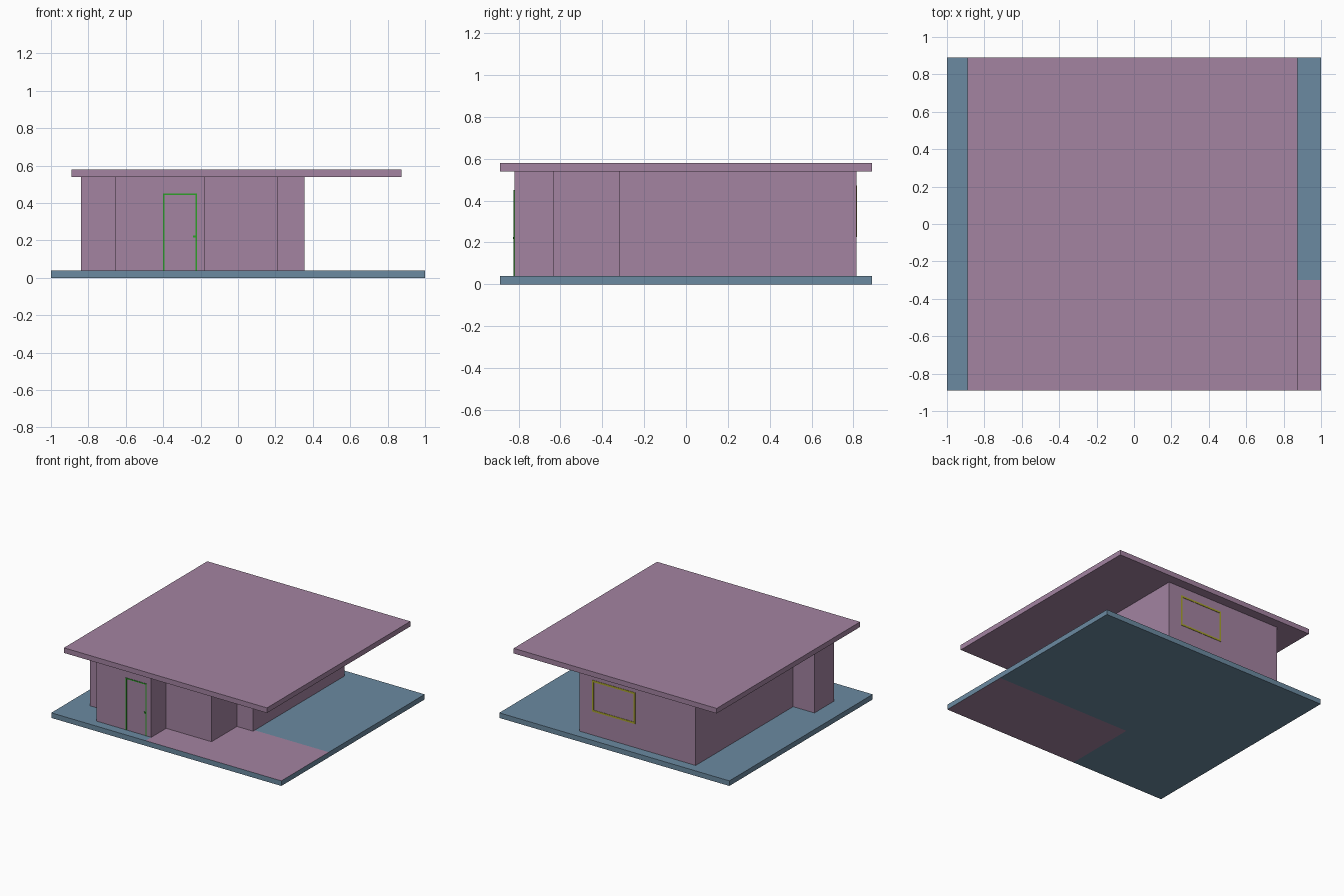
import bpy, bmesh
from mathutils import Vector

cube = bpy.data.objects.get("Cube")
if cube:
    bpy.data.objects.remove(cube, do_unlink=True)


def material(name, rgb):
    m = bpy.data.materials.new(name)
    m.use_nodes = True
    m.diffuse_color = (*rgb, 1)
    m.node_tree.nodes["Principled BSDF"].inputs["Base Color"].default_value = (*rgb, 1)
    return m


mauve = material("mauve", (0.366, 0.227, 0.356))
blue = material("slate_blue", (0.147, 0.254, 0.356))
green = material("green", (0.026, 0.352, 0.021))
olive = material("olive_yellow", (0.39, 0.36, 0.026))


def finish(name, bm, *mats):
    bmesh.ops.recalc_face_normals(bm, faces=bm.faces)
    mesh = bpy.data.meshes.new(name)
    bm.to_mesh(mesh)
    bm.free()
    for m in mats:
        mesh.materials.append(m)
    obj = bpy.data.objects.new(name, mesh)
    bpy.context.collection.objects.link(obj)
    return obj


def add_box(bm, lo, hi):
    lo, hi = Vector(lo), Vector(hi)
    for v in bmesh.ops.create_cube(bm, size=1)["verts"]:
        v.co = (lo + hi) / 2 + v.co * (hi - lo)


def box(name, lo, hi, mat):
    bm = bmesh.new()
    add_box(bm, lo, hi)
    return finish(name, bm, mat)


def frame(name, x0, x1, z0, z1, y0, y1, w, mat, sill=True):
    # Rectangular border made of jambs, head and optional sill
    bm = bmesh.new()
    for x in (x0, x1 - w):
        add_box(bm, (x, y0, z0), (x + w, y1, z1))
    for z in ([z0] if sill else []) + [z1 - w]:
        add_box(bm, (x0 + w, y0, z), (x1 - w, y1, z + w))
    return finish(name, bm, mat)


# Ground slab with the terrace coloured on its top and underside
TERRACE_X, TERRACE_Y = -0.18, -0.30
bm = bmesh.new()
add_box(bm, (-1, -0.89, 0), (1, 0.89, 0.04))
for co, no in (((TERRACE_X, 0, 0), (1, 0, 0)), ((0, TERRACE_Y, 0), (0, 1, 0))):
    bmesh.ops.bisect_plane(bm, geom=bm.verts[:] + bm.edges[:] + bm.faces[:],
                           plane_co=co, plane_no=no)
bm.normal_update()
for f in bm.faces:
    c = f.calc_center_median()
    f.material_index = int(abs(f.normal.z) > 0.5 and c.x > TERRACE_X and c.y < TERRACE_Y)
finish("ground_slab", bm, blue, mauve)

# Walls extruded from the stepped floor plan
plan = [(-0.655, -0.82), (-0.18, -0.82), (-0.18, -0.635), (0.215, -0.635),
        (0.215, -0.32), (0.355, -0.32), (0.355, 0.815), (-0.655, 0.815),
        (-0.655, -0.395), (-0.84, -0.395), (-0.84, -0.635), (-0.655, -0.635)]
bm = bmesh.new()
floor = bm.faces.new([bm.verts.new((x, y, 0.04)) for x, y in plan])
walls = bmesh.ops.extrude_face_region(bm, geom=[floor])["geom"]
bmesh.ops.translate(bm, vec=(0, 0, 0.5),
                    verts=[g for g in walls if isinstance(g, bmesh.types.BMVert)])
finish("walls", bm, mauve)

# Flat roof
box("roof", (-0.89, -0.89, 0.54), (0.875, 0.89, 0.58), mauve)

# Front door frame and handle
frame("door_frame", -0.40, -0.22, 0.04, 0.45, -0.824, -0.819, 0.008, green, sill=False)
box("door_handle", (-0.24, -0.826, 0.216), (-0.228, -0.819, 0.226), green)

# Back window frame
frame("window_frame", -0.13, 0.245, 0.225, 0.472, 0.814, 0.818, 0.014, olive)
